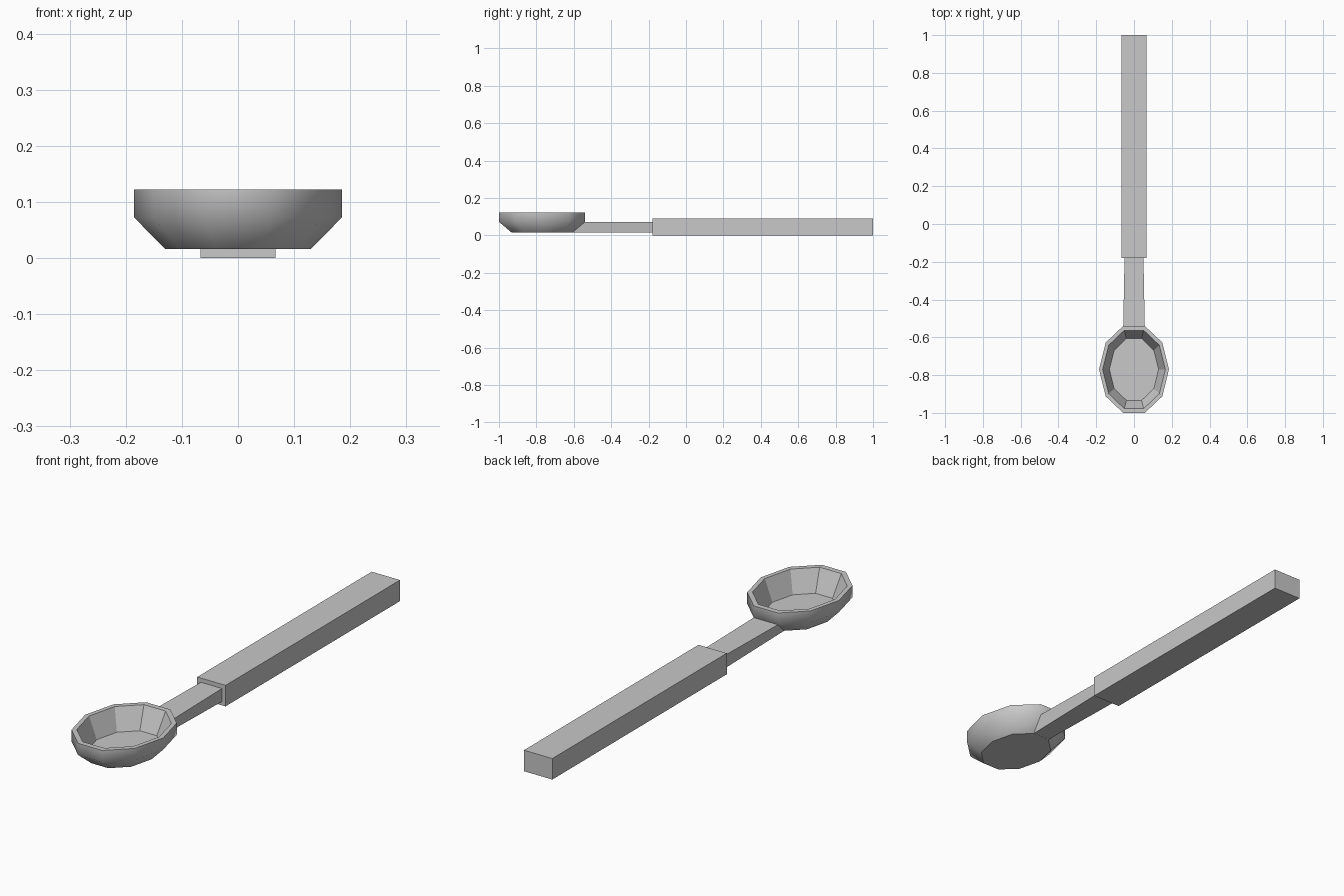
import bpy, bmesh
from math import cos, sin, pi

cube = bpy.data.objects.get("Cube")
if cube:
    bpy.data.objects.remove(cube, do_unlink=True)

# Single grey material
grey = bpy.data.materials.new("light grey")
grey.use_nodes = True
COLOR = (0.58, 0.58, 0.58, 1)
grey.diffuse_color = COLOR
grey.node_tree.nodes["Principled BSDF"].inputs["Base Color"].default_value = COLOR


def finish(bm, name):
    bmesh.ops.recalc_face_normals(bm, faces=bm.faces[:])
    mesh = bpy.data.meshes.new(name)
    bm.to_mesh(mesh)
    bm.free()
    mesh.materials.append(grey)
    obj = bpy.data.objects.new(name, mesh)
    bpy.context.collection.objects.link(obj)
    return obj


def loft(bm, rings):
    """Bridge rings of equal size; returns a list of face bands."""
    rings = [[bm.verts.new(p) for p in ring] for ring in rings]
    n = len(rings[0])
    bands = []
    for a, b in zip(rings, rings[1:]):
        bands.append([bm.faces.new((a[i], a[(i + 1) % n], b[(i + 1) % n], b[i]))
                      for i in range(n)])
    return rings, bands


# Bowl: ten-sided oval shell, smooth outside and faceted inside
SIDES, BOWL_Y = 10, -0.77


def oval(rx, ry, z):
    return [(rx * cos(2 * pi * i / SIDES), BOWL_Y + ry * sin(2 * pi * i / SIDES), z)
            for i in range(SIDES)]


bm = bmesh.new()
rings, bands = loft(bm, [
    oval(0.13, 0.172, 0.016),    # underside
    oval(0.185, 0.242, 0.072),   # belly
    oval(0.185, 0.242, 0.122),   # outer rim
    oval(0.166, 0.218, 0.122),   # inner rim
    oval(0.13, 0.172, 0.03),     # inner floor
])
bm.faces.new(rings[0])
bm.faces.new(rings[-1])
outside = set(bands[0] + bands[1])
for face in outside:
    face.smooth = True
for edge in bm.edges:
    edge.smooth = all(f in outside for f in edge.link_faces)
finish(bm, "bowl")

# Neck: tapered bar growing out of the bowl's sloping back face
bm = bmesh.new()
sections = []
for top_w, low_w, top_y, low_y in ((0.057, 0.04, -0.54, -0.606),
                                   (0.05, 0.05, -0.18, -0.18)):
    sections.append([(-low_w, low_y, 0.016), (low_w, low_y, 0.016),
                     (top_w, top_y, 0.072), (-top_w, top_y, 0.072)])
rings, _ = loft(bm, sections)
for ring in rings:
    bm.faces.new(ring)
finish(bm, "neck")

# Handle: long square-edged grip
bm = bmesh.new()
bmesh.ops.create_cube(bm, size=1)
bmesh.ops.scale(bm, vec=(0.134, 1.18, 0.09), verts=bm.verts[:])
bmesh.ops.translate(bm, vec=(0, 0.41, 0.045), verts=bm.verts[:])
finish(bm, "handle")
